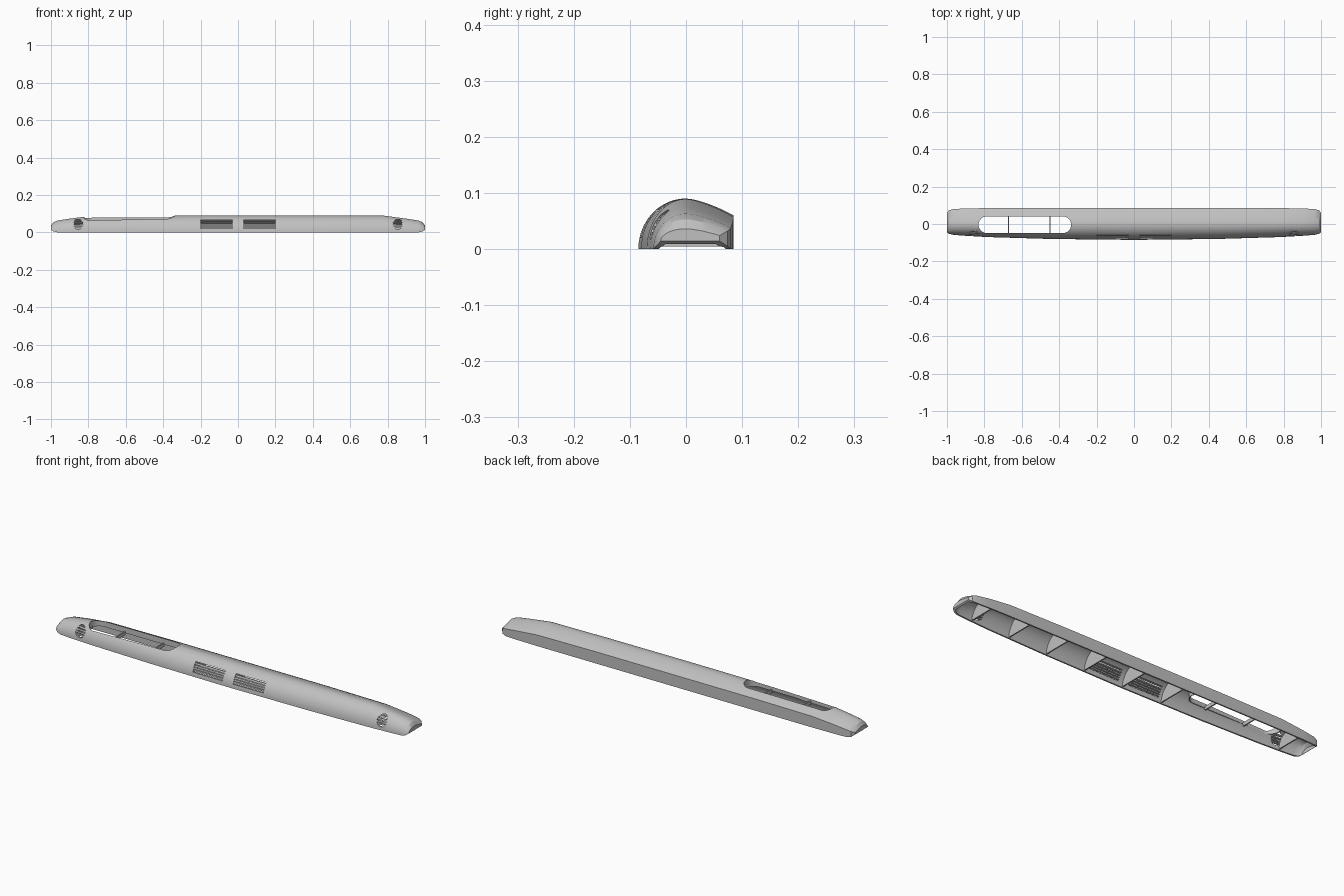
import bpy, bmesh, math

cube = bpy.data.objects.get("Cube")
if cube:
    bpy.data.objects.remove(cube, do_unlink=True)

grey = bpy.data.materials.new("plain_grey")
grey.use_nodes = True
COLOUR = (0.53, 0.53, 0.53, 1)
grey.diffuse_color = COLOUR
grey.node_tree.nodes["Principled BSDF"].inputs["Base Color"].default_value = COLOUR

# half-length stations: x, front y, back y, top z, back wall z, bottom z
STATIONS = [
    (0, -.085, .085, .09, .06, 0),
    (.45, -.08, .085, .09, .06, 0),
    (.78, -.07, .085, .089, .057, 0),
    (.90, -.063, .083, .073, .046, 0),
    (.965, -.058, .08, .063, .038, 0),
    (.988, -.053, .074, .053, .032, .005),
    (1, -.045, .06, .036, .024, .014),
]
WALL = .007


def finish(name, bm):
    bmesh.ops.recalc_face_normals(bm, faces=bm.faces)
    mesh = bpy.data.meshes.new(name)
    bm.to_mesh(mesh)
    bm.free()
    mesh.materials.append(grey)
    ob = bpy.data.objects.new(name, mesh)
    bpy.context.collection.objects.link(ob)
    return ob


def section(yf, yb, zt, zw, zb, n=14, m=8):
    """Rounded front quarter, sloping back and upright back wall."""
    pts = []
    for i in range(n + 1):
        a = math.pi / 2 * i / n
        pts.append((yf * math.cos(a), zb + (zt - zb) * math.sin(a)))
    for i in range(1, m + 1):
        s = i / m
        pts.append((yb * s, zt - (zt - zw) * s ** 1.5))
    pts.append((yb, zb))
    return pts


def body(name, inset, drop=0):
    """Closed lofted solid, shrunk by inset and lowered at its base by drop."""
    bm = bmesh.new()
    half = [(x * (1 - inset), f + inset, b - inset, t - inset, w - inset, z - drop)
            for x, f, b, t, w, z in STATIONS]
    full = [(-s[0],) + s[1:] for s in half[:0:-1]] + half
    rings = [[bm.verts.new((s[0], y, z)) for y, z in section(*s[1:])] for s in full]
    for a, b in zip(rings, rings[1:]):
        for i in range(len(a)):
            j = (i + 1) % len(a)
            bm.faces.new((a[i], a[j], b[j], b[i]))
    bm.faces.new(rings[0])
    bm.faces.new(rings[-1])
    return finish(name, bm)


def boxes(name, ranges):
    bm = bmesh.new()
    for lo, hi in ranges:
        for v in bmesh.ops.create_cube(bm, size=1)["verts"]:
            v.co = [(a + b) / 2 + c * (b - a) for a, b, c in zip(lo, hi, v.co)]
    return finish(name, bm)


def prism(name, outline, vector):
    bm = bmesh.new()
    face = bm.faces.new([bm.verts.new(p) for p in outline])
    top = bmesh.ops.extrude_face_region(bm, geom=[face])["geom"]
    bmesh.ops.translate(bm, vec=vector,
                        verts=[v for v in top if isinstance(v, bmesh.types.BMVert)])
    return finish(name, bm)


def slot(name, r, z0, z1):
    """Upright prism with rounded ends."""
    pts = []
    for cx, start in ((-.381, -90), (-.786, 90)):
        for i in range(17):
            a = math.radians(start + 180 * i / 16)
            pts.append((cx + r * math.cos(a), -.004 + r * math.sin(a), z0))
    return prism(name, pts, (0, 0, z1 - z0))


def combine(ob, other, operation, keep=False):
    mod = ob.modifiers.new("cut", "BOOLEAN")
    mod.operation = operation
    mod.solver = "EXACT"
    mod.object = other
    bpy.context.view_layer.objects.active = ob
    bpy.ops.object.modifier_apply(modifier=mod.name)
    if not keep:
        bpy.data.objects.remove(other, do_unlink=True)


def front_y(x, z):
    """Depth of the curved front at a given place."""
    for a, b in zip(STATIONS, STATIONS[1:]):
        if a[0] <= abs(x) <= b[0]:
            t = (abs(x) - a[0]) / (b[0] - a[0])
            f, top = (a[k] + (b[k] - a[k]) * t for k in (1, 3))
            return f * math.sqrt(max(0, 1 - (z / top) ** 2))


# hollow shell, open below
shell = body("shell", 0)
combine(shell, body("hollow", WALL, .01), "DIFFERENCE")
combine(shell, slot("slot_cutter", .045, .03, .2), "DIFFERENCE")

VENT_Z, VENT_R = .043, .027
slats = []
for side in (-1, 1):
    # rectangular centre vents
    x0, x1 = sorted((side * .03, side * .2))
    combine(shell, boxes("vent_cutter", [((x0, -.12, .021), (x1, -.04, .066))]), "DIFFERENCE")
    for z in (.029, .0385, .048, .0575):
        y = front_y(.1, z)
        slats.append(((x0 - .003, y - .02, z - .003), (x1 + .003, y + .012, z + .003)))
    # round end vents
    cx = side * .855
    ring = [(cx + VENT_R * math.cos(a), -.12, VENT_Z + VENT_R * math.sin(a))
            for a in (math.tau * i / 32 for i in range(32))]
    combine(shell, prism("round_cutter", ring, (0, .1, 0)), "DIFFERENCE")
    for dz in (-.016, -.0055, .005, .0155):
        z = VENT_Z + dz
        w = math.sqrt(VENT_R ** 2 - dz ** 2) + .002
        y = front_y(cx, z)
        slats.append(((cx - w, y - .02, z - .003), (cx + w, y + .012, z + .003)))

solid = body("trim_helper", .002)
vent_slats = boxes("vent_slats", slats)
combine(vent_slats, solid, "INTERSECT", keep=True)

# cross ribs under the shell
ribs = boxes("ribs", [((x - .003, -.2, .004), (x + .003, .2, .2))
                      for x in (-.88, -.22, 0, .22, .44, .66, .88)])
combine(ribs, solid, "INTERSECT", keep=True)

# lip hanging round the long opening, with two bars across
lip = slot("opening_lip", .049, .05, .2)
combine(lip, solid, "INTERSECT")
combine(lip, slot("lip_cutter", .045, .03, .2), "DIFFERENCE")
bars = boxes("opening_bars", [((x - .003, -.05, .04), (x + .003, .042, .058))
                              for x in (-.67, -.45)])

for ob in (shell, vent_slats, ribs, lip, bars):
    bpy.ops.object.select_all(action="DESELECT")
    ob.select_set(True)
    bpy.context.view_layer.objects.active = ob
    bpy.ops.object.shade_smooth_by_angle(angle=math.radians(30))
